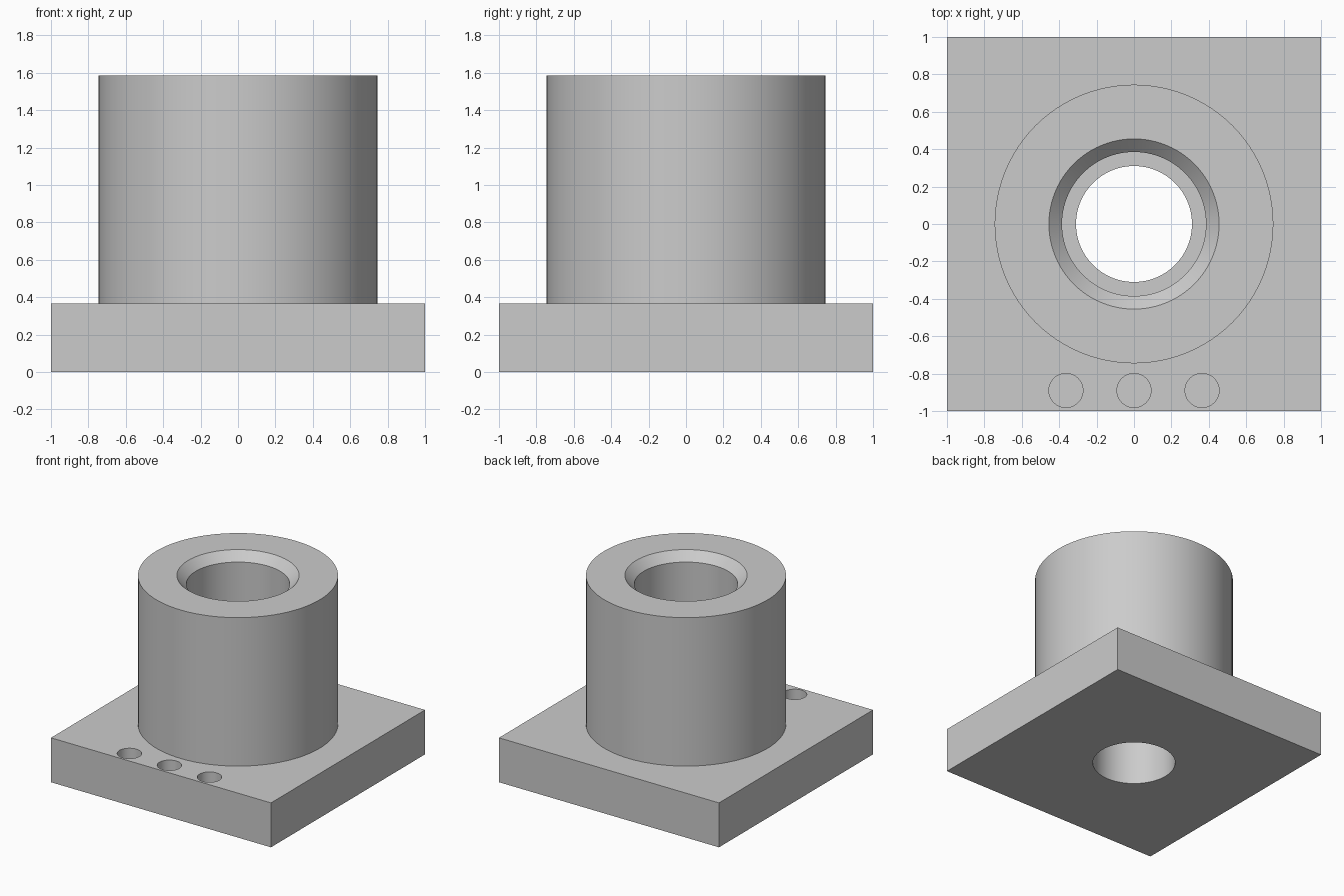
import bpy
import bmesh
import math

cube = bpy.data.objects.get("Cube")
if cube:
    bpy.data.objects.remove(cube, do_unlink=True)

# Key dimensions
PLATE_TOP = 0.365
HEIGHT = 1.585
OUTER_R = 0.745
SOCKET_R = 0.385
CHAMFER = 0.07
BORE_R = 0.31
HOLE_R, HOLE_DEPTH = 0.091, 0.2
SEGMENTS = 96

steel = bpy.data.materials.new("grey steel")
colour = (0.6, 0.6, 0.6, 1)
steel.diffuse_color = colour
steel.use_nodes = True
steel.node_tree.nodes["Principled BSDF"].inputs["Base Color"].default_value = colour


def add_object(name, bm):
    mesh = bpy.data.meshes.new(name)
    bmesh.ops.recalc_face_normals(bm, faces=bm.faces)
    bm.to_mesh(mesh)
    bm.free()
    mesh.materials.append(steel)
    obj = bpy.data.objects.new(name, mesh)
    bpy.context.collection.objects.link(obj)
    return obj


def lathe(name, profile):
    """Revolve a closed (radius, z) outline around the z axis."""
    bm = bmesh.new()
    verts = [bm.verts.new((r, 0, z)) for r, z in profile]
    edges = [bm.edges.new((v, verts[i - 1])) for i, v in enumerate(verts)]
    bmesh.ops.spin(bm, geom=verts + edges, axis=(0, 0, 1), cent=(0, 0, 0),
                   angle=math.tau, steps=SEGMENTS, use_merge=True)
    bmesh.ops.remove_doubles(bm, verts=bm.verts, dist=0.0001)
    return add_object(name, bm)


def cutter(name, x, y, radius, bottom):
    """Vertical cylinder from the given bottom to above the plate."""
    top = PLATE_TOP + 0.1
    bpy.ops.mesh.primitive_cylinder_add(
        vertices=SEGMENTS, radius=radius, depth=top - bottom,
        location=(x, y, (top + bottom) / 2))
    obj = bpy.context.object
    obj.name = name
    obj.data.materials.append(steel)
    obj.hide_render = True
    return obj


def smooth(obj):
    bpy.ops.object.select_all(action='DESELECT')
    obj.select_set(True)
    bpy.context.view_layer.objects.active = obj
    bpy.ops.object.shade_smooth_by_angle(angle=math.radians(30))


# Square base plate
bm = bmesh.new()
bmesh.ops.create_cube(bm, size=2)
for v in bm.verts:
    v.co.z = PLATE_TOP if v.co.z > 0 else 0
plate = add_object("base_plate", bm)

# Through bore and three blind holes along the front edge
cutters = [cutter("bore_cutter", 0, 0, BORE_R, -0.1)]
for i in (-1, 0, 1):
    cutters.append(cutter("front_hole_cutter", i * 0.364, -0.89,
                          HOLE_R, PLATE_TOP - HOLE_DEPTH))
for tool in cutters:
    mod = plate.modifiers.new("cut", 'BOOLEAN')
    mod.operation = 'DIFFERENCE'
    mod.solver = 'EXACT'
    mod.object = tool
    bpy.context.view_layer.objects.active = plate
    bpy.ops.object.modifier_apply(modifier=mod.name)
for tool in cutters:
    bpy.data.objects.remove(tool, do_unlink=True)
smooth(plate)

# Thick sleeve with a chamfered socket
sleeve = lathe("sleeve", [
    (OUTER_R, PLATE_TOP), (OUTER_R, HEIGHT),
    (SOCKET_R + CHAMFER, HEIGHT), (SOCKET_R, HEIGHT - CHAMFER),
    (SOCKET_R, PLATE_TOP)])
smooth(sleeve)
